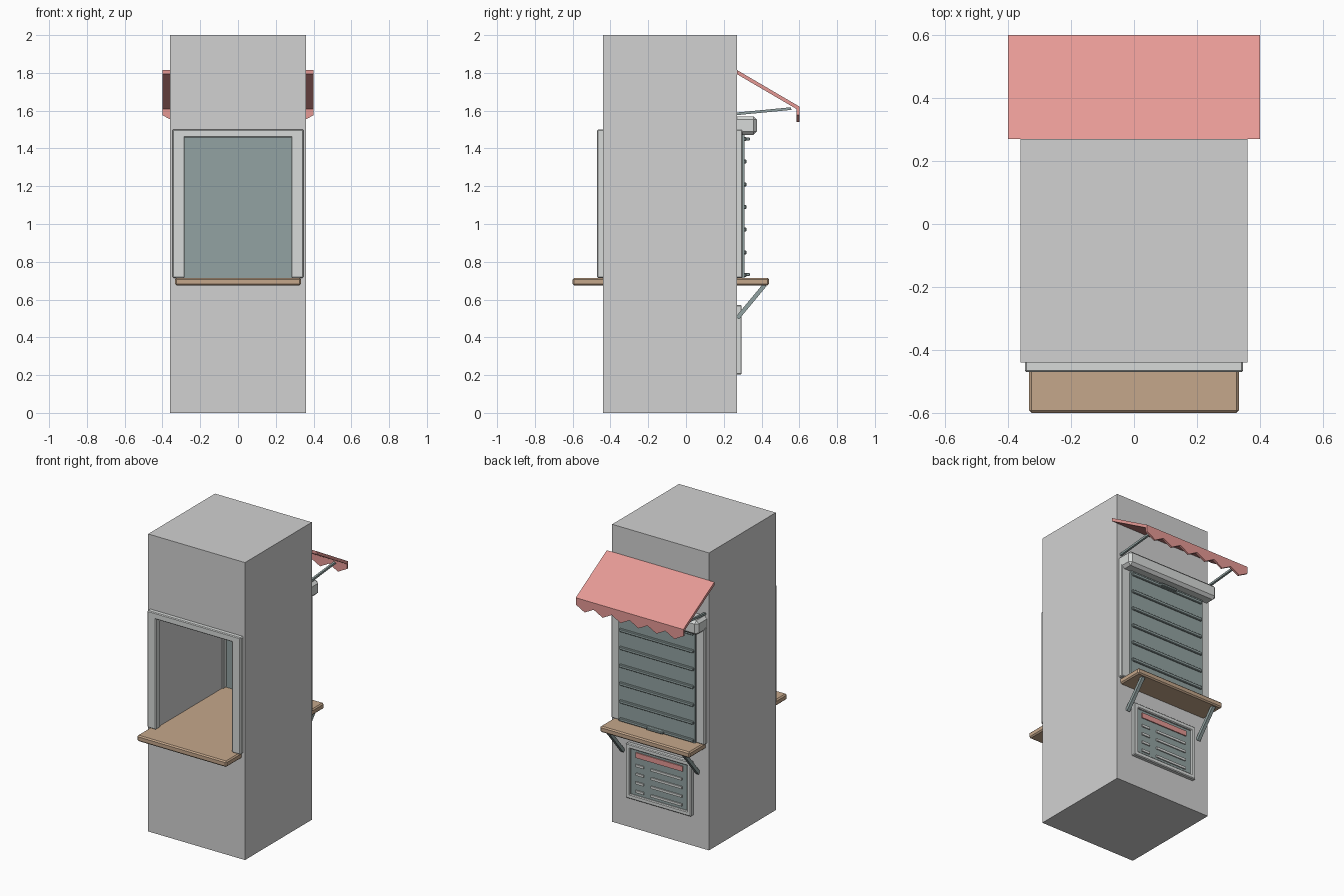
import bpy, bmesh, math
from mathutils import Vector

if "Cube" in bpy.data.objects:
    bpy.data.objects.remove(bpy.data.objects["Cube"], do_unlink=True)


def material(name, rgb):
    m = bpy.data.materials.new(name)
    m.use_nodes = True
    m.diffuse_color = (*rgb, 1)
    m.node_tree.nodes["Principled BSDF"].inputs["Base Color"].default_value = (*rgb, 1)
    return m


GREY = material("wall grey", (0.64, 0.64, 0.64))
TRIM = material("trim grey", (0.68, 0.70, 0.69))
TEAL = material("shutter teal", (0.29, 0.365, 0.36))
WOOD = material("counter wood", (0.56, 0.39, 0.26))
RED = material("awning red", (0.79, 0.32, 0.30))


def finish(name, bm, mat):
    bmesh.ops.recalc_face_normals(bm, faces=bm.faces)
    mesh = bpy.data.meshes.new(name)
    bm.to_mesh(mesh)
    bm.free()
    mesh.materials.append(mat)
    ob = bpy.data.objects.new(name, mesh)
    bpy.context.collection.objects.link(ob)
    return ob


def box(name, xs, ys, zs, mat, bevel=0.0):
    """Box spanning three ranges, with optional chamfered edges."""
    bm = bmesh.new()
    bmesh.ops.create_cube(bm, size=1)
    for v in bm.verts:
        v.co = [r[0] if c < 0 else r[1] for c, r in zip(v.co, (xs, ys, zs))]
    if bevel:
        bmesh.ops.bevel(bm, geom=bm.edges[:], offset=bevel, segments=1, affect='EDGES')
    return finish(name, bm, mat)


def prism(name, points, axis, lo, hi, mat):
    """Flat outline pushed along x (points are y, z) or y (points are x, z)."""
    bm = bmesh.new()
    place = (lambda a, b: (lo, a, b)) if axis == 'x' else (lambda a, b: (a, lo, b))
    face = bm.faces.new([bm.verts.new(place(a, b)) for a, b in points])
    out = bmesh.ops.extrude_face_region(bm, geom=[face])
    push = Vector((hi - lo, 0, 0)) if axis == 'x' else Vector((0, hi - lo, 0))
    bmesh.ops.translate(bm, verts=[g for g in out["geom"] if isinstance(g, bmesh.types.BMVert)], vec=push)
    return finish(name, bm, mat)


def strut(name, x, start, end, thick, mat):
    """Square bar in the y-z plane."""
    a, b = Vector(start), Vector(end)
    d = (b - a).normalized() * thick / 2
    n = Vector((-d.y, d.x))
    return prism(name, [a + n, b + n, b - n, a - n], 'x', x - thick / 2, x + thick / 2, mat)


# Booth body with a service opening right through it
body = box("booth_body", (-0.36, 0.36), (-0.44, 0.27), (0, 2), GREY)
cutter = box("opening_cutter", (-0.295, 0.295), (-1, 1), (0.69, 1.475), GREY)
cutter.hide_render = True
cut = body.modifiers.new("opening", 'BOOLEAN')
cut.operation = 'DIFFERENCE'
cut.object = cutter
cut.solver = 'EXACT'
bpy.context.view_layer.objects.active = body
bpy.ops.object.modifier_apply(modifier=cut.name)
bpy.data.objects.remove(cutter, do_unlink=True)

# Counter running through the booth
box("counter", (-0.333, 0.333), (-0.6, 0.44), (0.675, 0.715), WOOD, 0.008)

# Window surrounds, front and back
for label, ys in (("front", (-0.47, -0.42)), ("back", (0.25, 0.30))):
    for side, s in (("left", 1), ("right", -1)):
        box(f"{label}_jamb_{side}", sorted((s * 0.282, s * 0.347)), ys, (0.715, 1.47), TRIM, 0.005)
    box(f"{label}_lintel", (-0.347, 0.347), ys, (1.457, 1.5), TRIM, 0.005)

# Roller shutter with ribs, handles and housing
box("shutter_panel", (-0.284, 0.284), (0.28, 0.31), (0.715, 1.48), TEAL)
for i in range(7):
    z = 0.73 + i * 0.12
    box(f"shutter_rib_{i + 1}", (-0.275, 0.275), (0.305, 0.32), (z - 0.011, z + 0.011), TEAL, 0.004)
for label, z in (("lower", 0.732), ("upper", 1.45)):
    box(f"{label}_handle", (-0.06, 0.06), (0.31, 0.338), (z - 0.008, z + 0.008), TEAL, 0.003)
box("shutter_housing", (-0.345, 0.345), (0.25, 0.375), (1.472, 1.57), TRIM, 0.018)

# Awning roof and scalloped valance
prism("awning_roof", [(0.27, 1.815), (0.6, 1.622), (0.6, 1.6), (0.27, 1.793)],
      'x', -0.4, 0.4, RED)
scallops, steps = 6, 24
edge = []
for i in range(steps + 1):
    wave = math.cos(i / steps * scallops * math.tau)
    edge.append((-0.4 + 0.8 * i / steps, 1.558 + 0.018 * wave))
prism("awning_valance", edge + [(0.4, 1.615), (-0.4, 1.615)], 'y', 0.586, 0.6, RED)

# Awning arms and counter brackets
for side, s in (("left", 1), ("right", -1)):
    strut(f"awning_arm_{side}", s * 0.33, (0.265, 1.583), (0.557, 1.611), 0.014, TEAL)
    strut(f"counter_bracket_{side}", s * 0.28, (0.272, 0.502), (0.418, 0.678), 0.022, TEAL)

# Menu board on the back wall
box("menu_panel", (-0.225, 0.225), (0.265, 0.282), (0.215, 0.56), TEAL)
for side, s in (("left", 1), ("right", -1)):
    box(f"menu_frame_{side}", sorted((s * 0.212, s * 0.243)), (0.265, 0.295), (0.203, 0.57), TRIM, 0.005)
for label, z in (("bottom", 0.203), ("top", 0.54)):
    box(f"menu_frame_{label}", (-0.243, 0.243), (0.265, 0.295), (z, z + 0.03), TRIM, 0.005)
box("menu_heading", (-0.175, 0.175), (0.28, 0.289), (0.487, 0.522), RED)
for i in range(4):
    z = 0.26 + i * 0.058
    box(f"menu_item_{i + 1}", (0.115, 0.175), (0.28, 0.289), (z - 0.008, z + 0.008), TRIM)
    box(f"menu_line_{i + 1}", (-0.17, 0.06), (0.28, 0.289), (z - 0.008, z + 0.008), TRIM)
